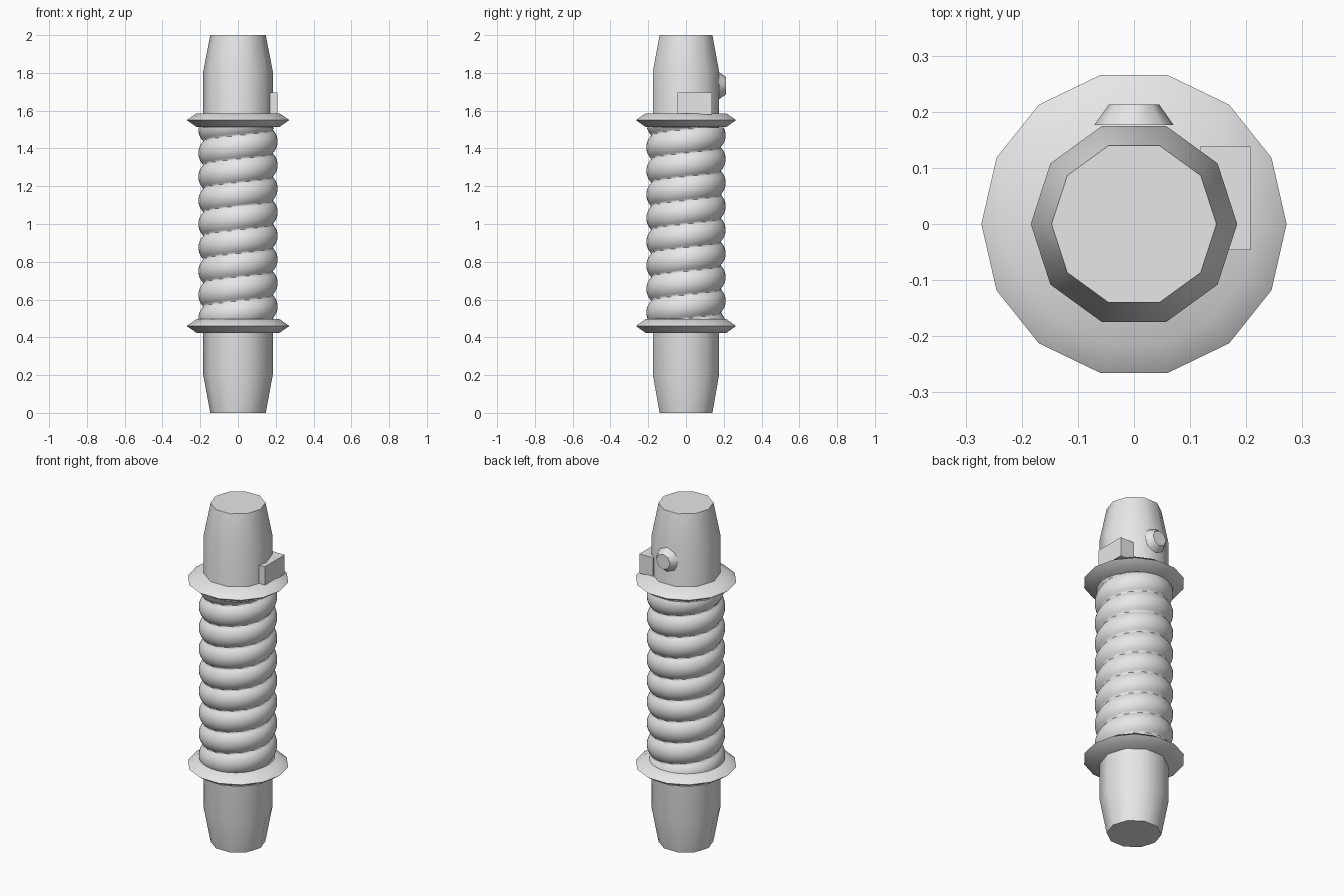
import bpy, bmesh, math

cube = bpy.data.objects.get("Cube")
if cube:
    bpy.data.objects.remove(cube, do_unlink=True)

grey = bpy.data.materials.new("light_grey")
grey.use_nodes = True
colour = (0.8, 0.8, 0.8, 1)
grey.diffuse_color = colour
grey.node_tree.nodes["Principled BSDF"].inputs["Base Color"].default_value = colour


def make(name, bm, angle=40):
    bmesh.ops.recalc_face_normals(bm, faces=bm.faces)
    mesh = bpy.data.meshes.new(name)
    bm.to_mesh(mesh)
    bm.free()
    obj = bpy.data.objects.new(name, mesh)
    bpy.context.collection.objects.link(obj)
    mesh.materials.append(grey)
    bpy.ops.object.select_all(action='DESELECT')
    obj.select_set(True)
    bpy.context.view_layer.objects.active = obj
    bpy.ops.object.shade_smooth_by_angle(angle=math.radians(angle))
    return obj


def rings(name, levels, sides, radius, angle=40):
    """Skin stacked rings, with radius(level, theta), and cap both ends."""
    bm = bmesh.new()
    rows = []
    for level in levels:
        row = []
        for i in range(sides):
            t = math.tau * i / sides
            r = radius(level, t)
            row.append(bm.verts.new((r * math.cos(t), r * math.sin(t), level)))
        rows.append(row)
    for a, b in zip(rows, rows[1:]):
        for i in range(sides):
            j = (i + 1) % sides
            bm.faces.new((a[i], a[j], b[j], b[i]))
    bm.faces.new(rows[0][::-1])
    bm.faces.new(rows[-1])
    return make(name, bm, angle)


def lathe(name, profile, sides):
    table = {z: r for r, z in profile}
    return rings(name, list(table), sides, lambda z, t: table[z])


# Core shaft with tapered ends
lathe("shaft", [(0.147, 0), (0.184, 0.2), (0.184, 1.81), (0.147, 2)], 10)

# Collars at both ends of the grip
for name, z in (("lower_collar", 0.46), ("upper_collar", 1.55)):
    lathe(name, [(0.22, z - 0.036), (0.272, z), (0.22, z + 0.036)], 14)

# Grip: rounded cord wound around the shaft
PITCH, CORD, OUTER = 0.125, 0.085, 0.21


def cord_radius(z, theta):
    phase = ((z - 0.5) / PITCH - theta / math.tau) % 1 - 0.5
    return OUTER - CORD + math.sqrt(CORD ** 2 - (phase * PITCH) ** 2)


STEPS = 128
rings("wound_grip", [0.495 + 1.015 * i / STEPS for i in range(STEPS + 1)],
      48, cord_radius, 60)

# Switch block on the left side
bm = bmesh.new()
bmesh.ops.create_cube(bm, size=1)
for v in bm.verts:
    v.co.x = 0.163 + 0.09 * v.co.x
    v.co.y = 0.046 + 0.184 * v.co.y
    v.co.z = 1.638 + 0.114 * v.co.z
make("switch_block", bm, 30)

# Round button on the back
button = lathe("back_button", [(0.071, 0), (0.045, 0.037)], 8)
button.rotation_euler = (-math.pi / 2, 0, 0)
button.location = (0, 0.176, 1.732)
